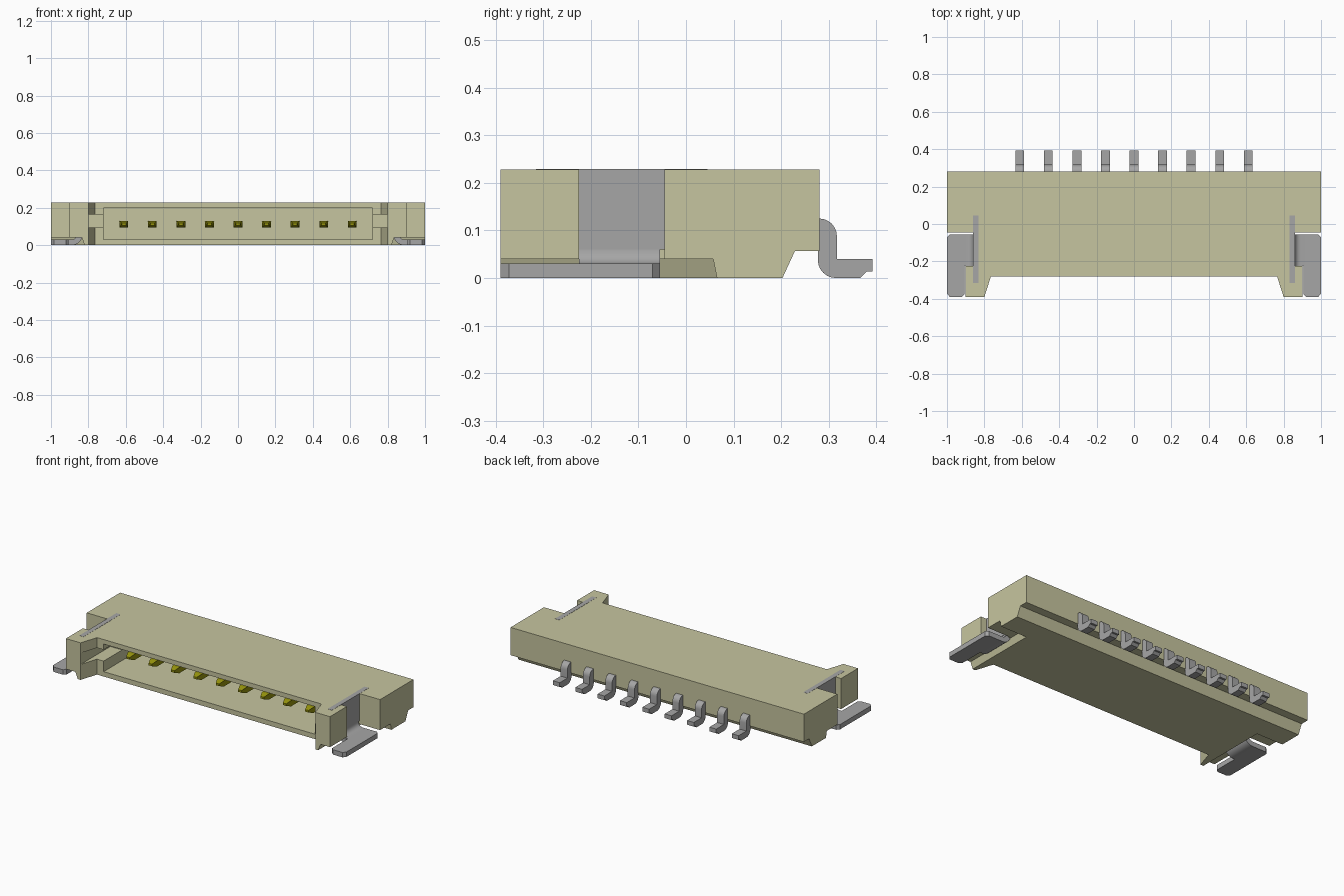
import bpy, bmesh, math
from mathutils import Vector

if "Cube" in bpy.data.objects:
    bpy.data.objects.remove(bpy.data.objects["Cube"], do_unlink=True)


def material(name, rgb, rough=0.5):
    m = bpy.data.materials.new(name)
    m.use_nodes = True
    m.diffuse_color = (*rgb, 1)
    b = m.node_tree.nodes["Principled BSDF"]
    b.inputs["Base Color"].default_value = (*rgb, 1)
    b.inputs["Roughness"].default_value = rough
    return m


BEIGE = material("beige plastic", (0.565, 0.558, 0.348))
GREY = material("grey metal", (0.38, 0.38, 0.38))
OLIVE = material("yellow contact metal", (0.30, 0.29, 0.004))


def prism(name, pts, axis, a, b, mat, tweak=None):
    """Extrude a 2D outline along an axis (pts: x=(y,z), y=(x,z), z=(x,y))."""
    def place(p, t):
        return {"x": (t, p[0], p[1]), "y": (p[0], t, p[1]), "z": (p[0], p[1], t)}[axis]
    bm = bmesh.new()
    lo = [bm.verts.new(place(p, a)) for p in pts]
    hi = [bm.verts.new(place(p, b)) for p in pts]
    bm.faces.new(lo)
    bm.faces.new(hi)
    n = len(pts)
    for i in range(n):
        j = (i + 1) % n
        bm.faces.new((lo[i], lo[j], hi[j], hi[i]))
    if tweak:
        for v in bm.verts:
            tweak(v.co)
    bmesh.ops.recalc_face_normals(bm, faces=bm.faces)
    me = bpy.data.meshes.new(name)
    bm.to_mesh(me)
    bm.free()
    me.materials.append(mat)
    ob = bpy.data.objects.new(name, me)
    bpy.context.collection.objects.link(ob)
    return ob


def rect(u0, u1, v0, v1):
    return [(u0, v0), (u1, v0), (u1, v1), (u0, v1)]


def arc(cu, cv, r, a0, a1, n=6):
    return [(cu + r * math.cos(math.radians(a0 + (a1 - a0) * i / n)),
             cv + r * math.sin(math.radians(a0 + (a1 - a0) * i / n))) for i in range(n + 1)]


def flip(pts, s):
    return [(s * u, v) for u, v in pts]


def smooth(ob):
    bpy.ops.object.select_all(action="DESELECT")
    ob.select_set(True)
    bpy.context.view_layer.objects.active = ob
    bpy.ops.object.shade_smooth_by_angle(angle=math.radians(30))


TOP = 0.228

# Housing: plan outline with wide rear, side recesses and two front arms
half = [(1, 0.28), (1, -0.045), (0.845, -0.045), (0.845, -0.225), (0.9, -0.225),
        (0.9, -0.39), (0.8, -0.39), (0.765, -0.28)]
outline = half + [(-x, y) for x, y in reversed(half)]
housing = prism("housing", outline, "z", 0, TOP, BEIGE)


# Cutters: rear underside step, socket, key notches, side undercuts
def lean(co):
    if abs(co.x) < 1:
        co.x = math.copysign(0.835 if co.z > 0.03 else 0.816, co.x)


cutters = [
    prism("rear_step_cutter", [(0.198, -0.01), (0.4, -0.01), (0.4, 0.057), (0.229, 0.057)],
          "x", -1.2, 1.2, BEIGE),
    prism("socket_cutter", rect(-0.72, 0.72, 0.03, 0.2), "y", -0.5, 0.06, BEIGE),
    prism("notch_cutter", rect(-0.8, 0.8, 0.095, 0.165), "y", -0.5, -0.1, BEIGE),
]
for s in (1, -1):
    cutters.append(prism("undercut_cutter",
                         [(-0.5, -0.01), (0.067, -0.01), (0.057, 0.04), (-0.5, 0.04)],
                         "x", s * 0.816, s * 1.2, BEIGE, lean))
for c in cutters:
    c.hide_render = True
    mod = housing.modifiers.new(c.name, "BOOLEAN")
    mod.operation = "DIFFERENCE"
    mod.solver = "EXACT"
    mod.object = c
bpy.context.view_layer.update()
cut_mesh = bpy.data.meshes.new_from_object(
    housing.evaluated_get(bpy.context.evaluated_depsgraph_get()))
housing.modifiers.clear()
housing.data = cut_mesh
for c in cutters:
    bpy.data.objects.remove(c, do_unlink=True)

# Solder tabs: upright plate, rounded bend and flat foot on each side
bend = ([(0.86, TOP - 0.001), (0.86, 0.06)] + arc(0.89, 0.06, 0.03, 180, 270)
        + [(0.92, 0.03), (0.92, 0)] + arc(0.89, 0.06, 0.06, 270, 180)[0:6]
        + [(0.833, 0.06), (0.833, TOP - 0.001)])
foot = [(0.92, -0.39), (0.985, -0.39), (1, -0.372), (1, -0.07), (0.985, -0.055),
        (0.915, -0.055), (0.915, -0.225), (0.905, -0.225), (0.905, -0.375)]
for s, side in ((1, "left"), (-1, "right")):
    prism(f"tab_plate_{side}", flip(rect(0.832, 0.861, -0.315, 0.045), s), "z",
          0.06, TOP + 0.001, GREY)
    smooth(prism(f"tab_bend_{side}", flip(bend, s), "y", -0.225, -0.055, GREY))
    prism(f"tab_foot_{side}", flip(foot, s), "z", 0, 0.03, GREY)

# Solder tails: S-shaped strip, rounded at the top and at the heel
tail = ([(0.24, 0.125), (0.28, 0.125)] + arc(0.28, 0.088, 0.037, 90, 0)
        + [(0.317, 0.04), (0.392, 0.04), (0.392, 0.014), (0.38, 0.014), (0.366, 0)]
        + arc(0.315, 0.038, 0.038, 270, 180) + [(0.277, 0.085), (0.24, 0.085)])
# Contact pins with tapered tips
pin = [(0.08, 0.095), (0.08, 0.13), (-0.17, 0.13), (-0.2, 0.119), (-0.2, 0.106), (-0.17, 0.095)]
for i in range(9):
    x = (i - 4) * 0.1525

    def taper(co, x=x):
        if co.y < -0.19:
            co.x = x + (co.x - x) * 0.5

    smooth(prism(f"solder_tail_{i + 1}", tail, "x", x - 0.023, x + 0.023, GREY))
    prism(f"contact_pin_{i + 1}", pin, "x", x - 0.023, x + 0.023, OLIVE, taper)
